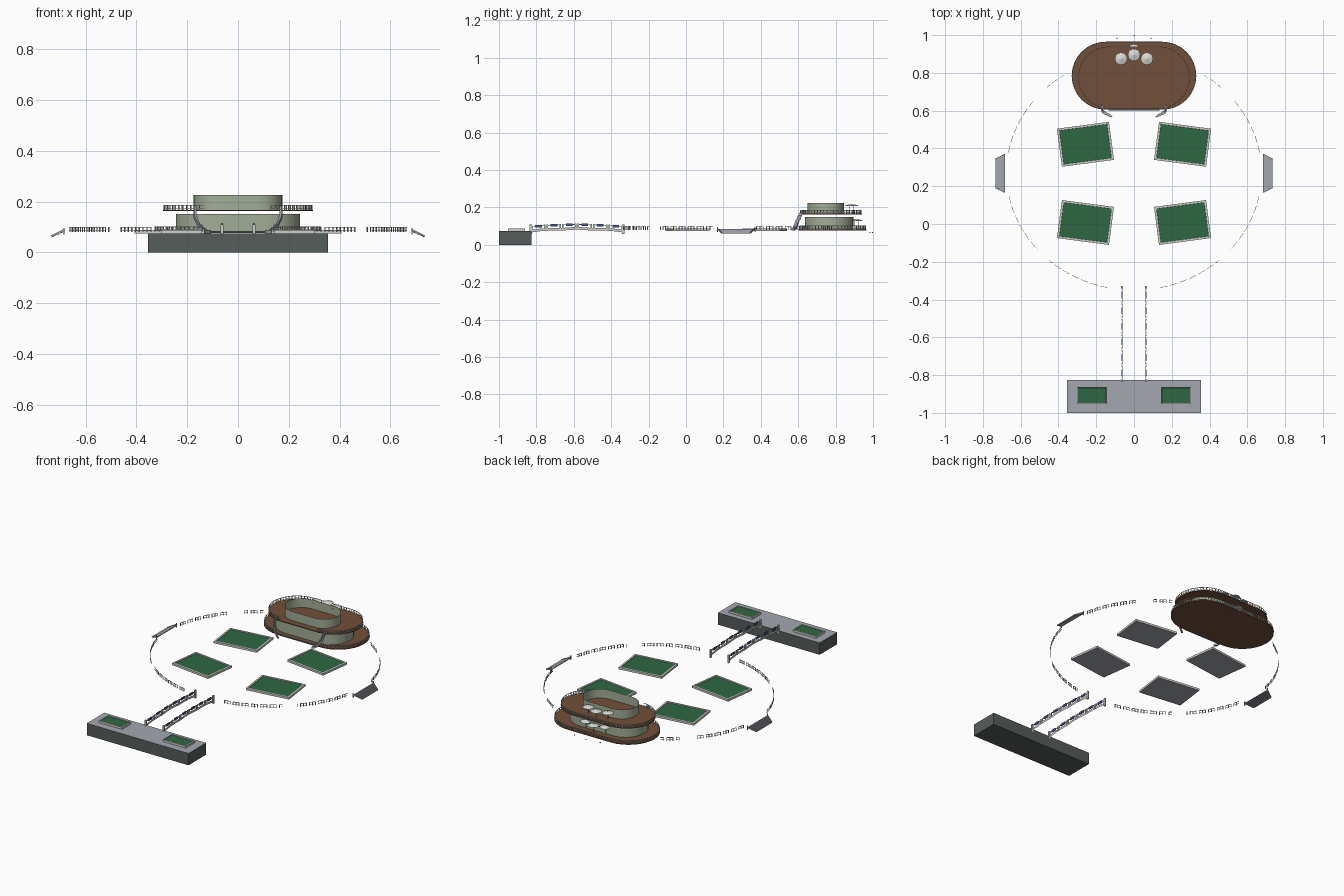
import bpy, bmesh, math
from mathutils import Matrix, Vector

if "Cube" in bpy.data.objects:
    bpy.data.objects.remove(bpy.data.objects["Cube"], do_unlink=True)


def material(name, r, g, b):
    m = bpy.data.materials.new(name)
    m.use_nodes = True
    m.diffuse_color = (r, g, b, 1)
    m.node_tree.nodes["Principled BSDF"].inputs["Base Color"].default_value = (r, g, b, 1)
    return m


PAVING = material("pale grey paving", 0.37, 0.39, 0.43)
STONE = material("dark grey stone", 0.09, 0.11, 0.105)
GREEN = material("lawn green", 0.027, 0.135, 0.055)
TRIM = material("light trim", 0.62, 0.63, 0.6)
BROWN = material("brown decking", 0.17, 0.08, 0.043)
SAGE = material("sage wall", 0.36, 0.42, 0.31)
BLUE = material("blue panel", 0.06, 0.1, 0.26)
WHITE = material("white canvas", 0.7, 0.7, 0.67)


def finish(name, bm, *mats):
    me = bpy.data.meshes.new(name)
    bm.to_mesh(me)
    bm.free()
    ob = bpy.data.objects.new(name, me)
    bpy.context.collection.objects.link(ob)
    for m in mats:
        me.materials.append(m)
    return ob


def add_box(bm, centre, size, angle=0.0, pitch=0.0, mat=0):
    turn = Matrix.Rotation(angle, 4, "Z") @ Matrix.Rotation(-pitch, 4, "Y")
    mtx = Matrix.Translation(centre) @ turn @ Matrix.Diagonal((*size, 1))
    made = bmesh.ops.create_cube(bm, size=1, matrix=mtx)
    for f in {f for v in made["verts"] for f in v.link_faces}:
        f.material_index = mat


def add_bar(bm, a, b, width, height, mat=0):
    a, b = Vector(a), Vector(b)
    d = b - a
    add_box(bm, (a + b) / 2, (d.length, width, height), math.atan2(d.y, d.x),
            math.atan2(d.z, math.hypot(d.x, d.y)), mat)


def stadium(half, radius, cy, n=16):
    pts = []
    for side, start in ((1, -math.pi / 2), (-1, math.pi / 2)):
        for i in range(n + 1):
            a = start + math.pi * i / n
            pts.append((side * half + radius * math.cos(a), cy + radius * math.sin(a)))
    return pts


def resample(pts, step):
    """Evenly spaced points along an outline."""
    out, left = [], 0.0
    for a, b in zip(pts, pts[1:]):
        a, b = Vector(a), Vector(b)
        length = (b - a).length
        while left < length:
            out.append(a.lerp(b, left / length))
            left += step
        left -= length
    return out


def railing(name, pts, z, height, skip=lambda i: False):
    bm = bmesh.new()
    for i, (a, b) in enumerate(zip(pts, pts[1:])):
        if (b - a).length > 0.05:
            continue
        ang = math.atan2(b.y - a.y, b.x - a.x)
        add_box(bm, (a.x, a.y, z + height / 2), (0.004, 0.0025, height), ang)
        if not skip(i):
            add_bar(bm, (*a, z + height), (*b, z + height), 0.002, 0.003)
            add_bar(bm, (*a, z + height * 0.3), (*b, z + height * 0.3), 0.0015, 0.002)
    finish(name, bm, TRIM)


# Entrance block with paved top and two lawns
bm = bmesh.new()
add_box(bm, (0, -0.9125, 0.0375), (0.71, 0.175, 0.075))
for f in bm.faces:
    f.material_index = 1 if f.normal.z > 0.5 else 0
finish("entrance_block", bm, STONE, PAVING)


def lawn(name, x, y, w, d, z, height, border, angle=0.0):
    bm = bmesh.new()
    add_box(bm, (x, y, z + height / 2), (w, d, height), angle)
    top = max(bm.faces, key=lambda f: f.calc_center_median().z)
    bottom = min(bm.faces, key=lambda f: f.calc_center_median().z)
    bottom.material_index = 1
    bmesh.ops.inset_region(bm, faces=[top], thickness=border, depth=0)
    bmesh.ops.inset_region(bm, faces=[top], thickness=0.001, depth=-0.003)
    top.material_index = 2
    finish(name, bm, TRIM, PAVING, GREEN)


for side, label in ((-1, "right"), (1, "left")):
    lawn(label + "_entrance_lawn", side * 0.222, -0.907, 0.16, 0.09, 0.075, 0.013, 0.006)
    tilt = math.radians(7.5)
    lawn(label + "_back_lawn", side * 0.257, 0.422, 0.278, 0.203, 0.075, 0.013, 0.015, -side * tilt)
    lawn(label + "_front_lawn", side * 0.257, 0.008, 0.278, 0.203, 0.075, 0.013, 0.015, side * tilt)

    # Footbridge parapet: scalloped ribbon, posts and blue panels
    bm = bmesh.new()
    x, y0, span, n = side * 0.063, -0.83, 0.495, 36

    def arch(t):
        return 0.022 * math.sin(math.pi * t)

    prev = None
    for i in range(n + 1):
        t = i / n
        z = 0.066 + arch(t) * 0.5 + 0.004 * abs(math.sin(3 * math.pi * t))
        pair = [bm.verts.new((x, y0 + span * t, z + h)) for h in (0, 0.014)]
        if prev:
            bm.faces.new((prev[0], pair[0], pair[1], prev[1]))
        prev = pair
    for i in range(6):
        a, b = (i + 0.08) / 6, (i + 0.92) / 6
        za, zb = (0.098 + arch(t) * 0.5 for t in (a, b))
        add_bar(bm, (x, y0 + span * a, za), (x, y0 + span * b, zb), 0.003, 0.004)
        for t in (a, b):
            add_box(bm, (x, y0 + span * t, 0.09 + arch(t) * 0.5), (0.004, 0.008, 0.026))
        m = (a + b) / 2
        add_box(bm, (x, y0 + span * m, 0.097 + arch(m) * 0.5), (0.006, 0.036, 0.014), mat=1)
    for y in (y0, y0 + span):
        add_box(bm, (x, y, 0.084), (0.01, 0.012, 0.05))
    finish(label + "_bridge_parapet", bm, TRIM, BLUE)

    # Flared side steps, falling outward
    bm = bmesh.new()
    steps = 7
    for i in range(steps):
        t = (i + 0.5) / steps
        add_box(bm, (side * (0.684 + 0.05 * t), 0.268, 0.084 - 0.022 * t),
                (0.05 / steps + 0.001, 0.2 - 0.05 * t, 0.005))
    for s in (-1, 1):
        add_bar(bm, (side * 0.684, 0.268 + s * 0.101, 0.088),
                (side * 0.734, 0.268 + s * 0.077, 0.064), 0.003, 0.007)
    for s in (-1, 1):
        add_box(bm, (side * 0.686, 0.268 + s * 0.1, 0.083), (0.005, 0.005, 0.026))
    finish(label + "_side_steps", bm, PAVING)

    # Railing around the oval plaza, open at the diagonals
    ring = []
    for lo, hi in ((-78, -47), (-41, -10), (10, 41), (47, 57)):
        arc = [(side * 0.675 * math.cos(math.radians(a)), 0.27 + 0.62 * math.sin(math.radians(a)))
               for a in range(lo, hi + 1)]
        ring += resample(arc, 0.018)
    railing(label + "_plaza_railing", ring, 0.079, 0.02, lambda i: i % 3 == 2)

    # Curved stair up to the upper deck
    bm = bmesh.new()
    p = [Vector(q) for q in ((0.125, 0.573, 0.08), (0.15, 0.588, 0.098),
                             (0.178, 0.592, 0.13), (0.168, 0.622, 0.176))]
    count = 14
    for i in range(count):
        t = i / (count - 1)
        u = 1 - t
        c = p[0] * u**3 + p[1] * 3 * t * u * u + p[2] * 3 * t * t * u + p[3] * t**3
        add_box(bm, (side * c.x, c.y, c.z), (0.009, 0.02, 0.009), side * (-0.9 + 0.9 * t))
    finish(label + "_curved_stair", bm, PAVING)


# Pavilion decks, thin walls and railings
def deck(name, outline, z, thick):
    bm = bmesh.new()
    face = bm.faces.new([bm.verts.new((x, y, z)) for x, y in outline])
    ext = bmesh.ops.extrude_face_region(bm, geom=[face])
    moved = [g for g in ext["geom"] if isinstance(g, bmesh.types.BMVert)]
    bmesh.ops.translate(bm, verts=moved, vec=(0, 0, thick))
    bmesh.ops.recalc_face_normals(bm, faces=bm.faces)
    finish(name, bm, BROWN)


def wall(name, outline, z, top):
    bm = bmesh.new()
    rings = [[bm.verts.new((x, y, h)) for x, y in outline] for h in (z, top)]
    for i in range(len(outline)):
        j = (i + 1) % len(outline)
        f = bm.faces.new((rings[0][i], rings[0][j], rings[1][j], rings[1][i]))
        f.smooth = True
    finish(name, bm, SAGE)


lower, upper = stadium(0.15, 0.18, 0.785), stadium(0.13, 0.165, 0.775)
deck("lower_deck", lower, 0.076, 0.007)
deck("upper_deck", upper, 0.162, 0.005)
wall("lower_wall", stadium(0.115, 0.13, 0.765), 0.083, 0.15)
wall("upper_wall", stadium(0.0775, 0.0975, 0.7475), 0.167, 0.225)
railing("lower_deck_railing", resample(stadium(0.15, 0.177, 0.785), 0.018), 0.083, 0.018)
railing("upper_deck_railing", resample(stadium(0.13, 0.163, 0.775), 0.018), 0.167, 0.018)

# Dark edge strip along the front of the lower deck
bm = bmesh.new()
add_box(bm, (0, 0.606, 0.08), (0.27, 0.008, 0.008))
finish("front_edge_strip", bm, STONE)

# Parasols on both decks
for level, z, shift in (("lower", 0.132, 0.025), ("upper", 0.212, 0)):
    for i in (-1, 0, 1):
        x, y = i * 0.068, 0.895 - 0.02 * abs(i) + shift
        base = 0.083 if level == "lower" else 0.167
        bm = bmesh.new()
        bmesh.ops.create_cone(bm, cap_ends=False, segments=12, radius1=0.033, radius2=0.002,
                              depth=0.01, matrix=Matrix.Translation((x, y, z)))
        add_box(bm, (x, y, (base + z) / 2), (0.003, 0.003, z - base))
        finish(f"{level}_parasol_{i + 2}", bm, WHITE)

# Small marker lamps behind the pavilion
bm = bmesh.new()
for i in (-1, 0, 1):
    add_box(bm, (i * 0.09, 0.997 - 0.014 * abs(i), 0.066), (0.005, 0.005, 0.005))
finish("marker_lamps", bm, STONE)
